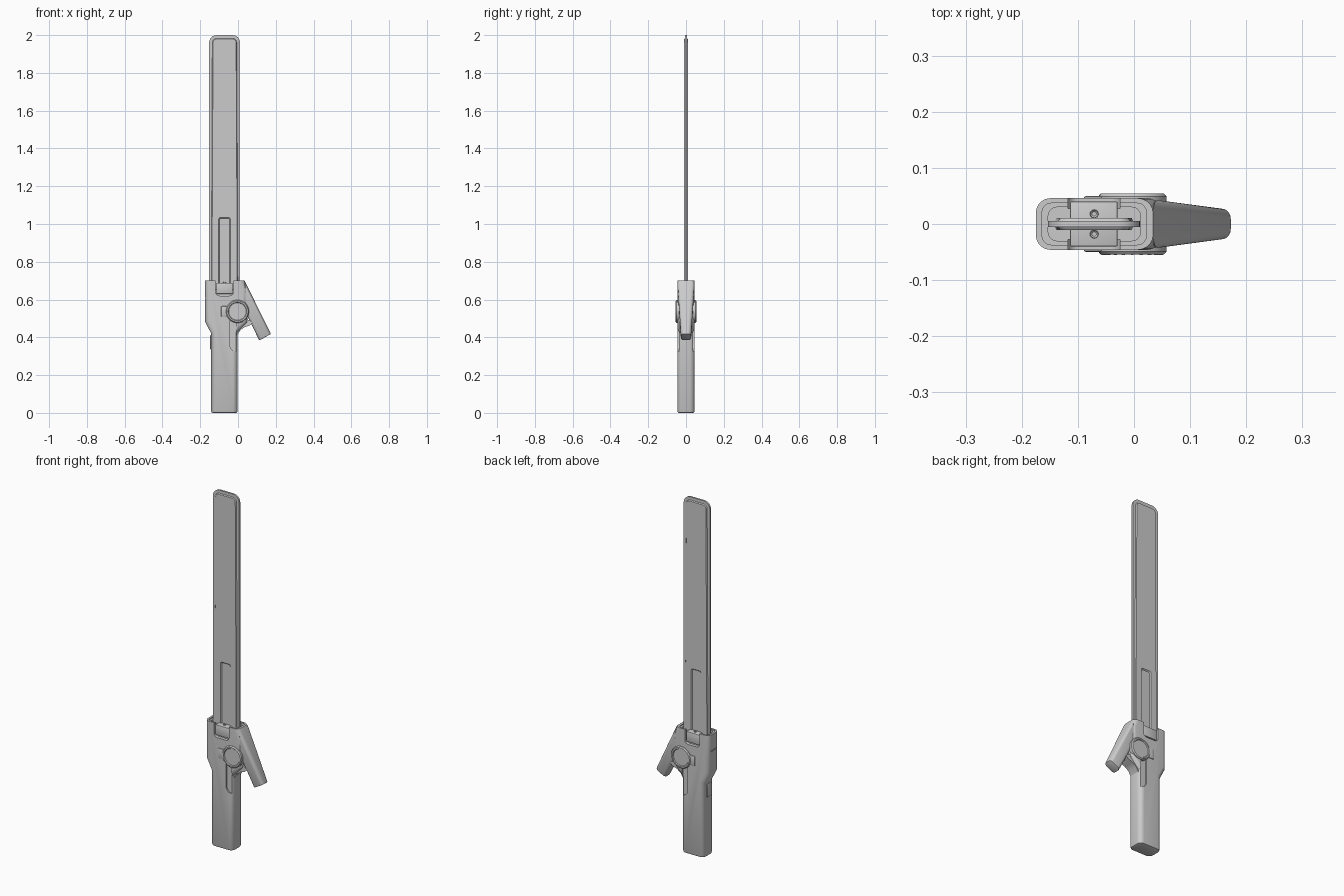
import bpy, bmesh, math
from mathutils import Matrix, Vector

if "Cube" in bpy.data.objects:
    bpy.data.objects.remove(bpy.data.objects["Cube"])

grey = bpy.data.materials.new("light_grey")
grey.diffuse_color = (0.6, 0.6, 0.6, 1)
grey.use_nodes = True
grey.node_tree.nodes["Principled BSDF"].inputs["Base Color"].default_value = grey.diffuse_color


def finish(name, bm):
    bmesh.ops.recalc_face_normals(bm, faces=bm.faces[:])
    me = bpy.data.meshes.new(name)
    bm.to_mesh(me)
    bm.free()
    me.materials.append(grey)
    ob = bpy.data.objects.new(name, me)
    bpy.context.collection.objects.link(ob)
    return ob


def prism(pts, y0, y1):
    """Extrude an x-z outline from y0 to y1; y may be a number or a list."""
    n = len(pts)
    a = y0 if isinstance(y0, list) else [y0] * n
    b = y1 if isinstance(y1, list) else [y1] * n
    bm = bmesh.new()
    f = [bm.verts.new((x, y, z)) for (x, z), y in zip(pts, a)]
    k = [bm.verts.new((x, y, z)) for (x, z), y in zip(pts, b)]
    bm.faces.new(f)
    bm.faces.new(k[::-1])
    for i in range(n):
        j = (i + 1) % n
        bm.faces.new((f[i], k[i], k[j], f[j]))
    bmesh.ops.recalc_face_normals(bm, faces=bm.faces[:])
    return bm


def bevel(bm, test, width, seg=4):
    es = [e for e in bm.edges if test(e.verts[0].co, e.verts[1].co)]
    bmesh.ops.bevel(bm, geom=es, offset=width, segments=seg, profile=0.5,
                    affect='EDGES', clamp_overlap=True)


def box(x0, x1, y0, y1, z0, z1):
    return prism([(x0, z0), (x1, z0), (x1, z1), (x0, z1)], y0, y1)


def arc(cx, cz, r, a0, a1, n=6):
    return [(cx + r * math.cos(math.radians(a0 + (a1 - a0) * i / n)),
             cz + r * math.sin(math.radians(a0 + (a1 - a0) * i / n))) for i in range(n + 1)]


def cut(ob, bm):
    c = finish("cutter", bm)
    c.hide_render = True
    m = ob.modifiers.new("cut", 'BOOLEAN')
    m.operation, m.solver, m.object = 'DIFFERENCE', 'EXACT', c
    bpy.context.view_layer.objects.active = ob
    bpy.ops.object.modifier_apply(modifier=m.name)
    bpy.data.objects.remove(c)


# Handle and guard in one body, long edges rounded
body_pts = [(-0.142, 0), (-0.002, 0), (-0.002, 0.425), (0.05, 0.48), (0.05, 0.66),
            (0.034, 0.70), (-0.175, 0.70), (-0.175, 0.485), (-0.142, 0.42)]
bm = prism(body_pts, -0.046, 0.046)
bevel(bm, lambda a, b: abs(a.y - b.y) < 1e-4 and abs(a.z - b.z) > 0.01, 0.026, 5)
bevel(bm, lambda a, b: a.z < 1e-4 and b.z < 1e-4, 0.009, 2)
body = finish("handle_and_guard", bm)

# Recess in the guard top for the blade, with a shallow wider step
for x0, x1, y, z in ((-0.153, 0.012, 0.030, 0.655), (-0.164, 0.022, 0.037, 0.694)):
    bm = box(x0, x1, -y, y, z, 0.75)
    bevel(bm, lambda a, b: abs(a.z - b.z) > 0.01, 0.016, 4)
    cut(body, bm)

# Front and back notch, slot below the dial, and seam on the left side
notch = ([(-0.118, 0.75)] + arc(-0.098, 0.64, 0.02, 180, 270)
         + arc(-0.045, 0.64, 0.02, 270, 360) + [(-0.025, 0.75)])
slot = [(-0.043, 0.52), (-0.043, 0.37)] + arc(-0.008, 0.36, 0.035, 190, 270, 5) + [(-0.008, 0.52)]
for s in (-1, 1):
    cut(body, prism(notch, *sorted((s * 0.028, s * 0.07))))
    cut(body, prism(slot, *sorted((s * 0.038, s * 0.07))))
cut(body, box(-0.19, -0.171, -0.06, 0.06, 0.605, 0.610))

# Blade: thin rim and thicker centre panel
blade_pts = ([(-0.153, 0.63), (0.011, 0.63)] + arc(-0.029, 1.96, 0.04, 0, 90)
             + arc(-0.113, 1.96, 0.04, 90, 180))
bm = prism(blade_pts, -0.005, 0.005)
sides = [f for f in bm.faces if abs(f.normal.y) > 0.9]
for f in sides:
    s = 1 if f.normal.y > 0 else -1
    bmesh.ops.inset_region(bm, faces=[f], thickness=0.017)
    bmesh.ops.inset_region(bm, faces=[f], thickness=0.004)
    for v in f.verts:
        v.co.y = s * 0.0105
blade = finish("blade", bm)

# Sloped groove on both faces of the blade
groove = [(-0.104, 0.60), (-0.038, 0.60)] + arc(-0.048, 1.027, 0.01, 0, 90, 3) + arc(-0.094, 1.027, 0.01, 90, 180, 3)
for s in (-1, 1):
    bm = prism(groove, *sorted((s * 0.005, s * 0.0125)))
    for v in bm.verts:
        if abs(v.co.y) < 0.006:
            v.co.x = -0.071 + (v.co.x + 0.071) * 0.8
            if v.co.z > 0.9:
                v.co.z -= 0.007
    cut(blade, bm)

# Clamp block in the notch, with two screws on top
bm = box(-0.114, -0.029, -0.040, 0.040, 0.63, 0.688)
bevel(bm, lambda a, b: True, 0.003, 2)
finish("blade_clamp", bm)
for s in (-1, 1):
    bm = bmesh.new()
    bmesh.ops.create_cone(bm, cap_ends=True, segments=16, radius1=0.008, radius2=0.007, depth=0.008,
                          matrix=Matrix.Translation((-0.071, s * 0.018, 0.689)))
    top = max(bm.faces, key=lambda f: f.calc_center_median().z)
    bmesh.ops.inset_region(bm, faces=[top], thickness=0.003)
    bmesh.ops.translate(bm, verts=top.verts[:], vec=(0, 0, -0.003))
    finish("clamp_screw", bm)

# Slanted lever that narrows to its tip
hy = [0.0455, 0.027, 0.027, 0.040]
bm = prism([(0.035, 0.70), (0.174, 0.418), (0.113, 0.383), (0.016, 0.58)], [-h for h in hy], hy)
bevel(bm, lambda a, b: abs(a.y - b.y) < 0.03 and abs(a.z - b.z) > 0.1, 0.018, 5)
d = Vector((0.139, 0, -0.282)).normalized()
tip = Vector((0.174, 0, 0.418)).dot(d)
bevel(bm, lambda a, b: min(a.dot(d), b.dot(d)) > tip - 0.012, 0.004, 2)
finish("lever", bm)

# Curved web between lever and handle
web = [(0.0, 0.52), (0.08, 0.48), (0.062, 0.463), (0.035, 0.454), (0.012, 0.437), (-0.004, 0.41), (-0.02, 0.42)]
finish("lever_web", prism(web, -0.030, 0.030))

# Dials on both sides: raised rim, sunken face, plus a side tab
DX, DZ = -0.003, 0.537
for s in (-1, 1):
    bm = bmesh.new()
    prev = None
    for r, y in ((0.061, 0.03), (0.061, 0.049), (0.056, 0.0545), (0.049, 0.0545), (0.046, 0.050)):
        ring = [bm.verts.new((DX + r * math.cos(t * math.pi / 24), s * y,
                              DZ + r * math.sin(t * math.pi / 24))) for t in range(48)]
        if prev:
            for i in range(48):
                bm.faces.new((prev[i], prev[i - 1], ring[i - 1], ring[i]))
        else:
            bm.faces.new(ring)
        prev = ring
    bm.faces.new(prev)
    finish("dial_" + ("front" if s < 0 else "back"), bm)
    bm = box(-0.09, -0.055, *sorted((s * 0.03, s * 0.050)), 0.507, 0.565)
    bevel(bm, lambda a, b: True, 0.005, 2)
    finish("dial_tab", bm)

# Tick marks on the front dial
for i in range(20):
    bm = box(0.049, 0.055, -0.0552, -0.050, -0.002, 0.002)
    bm.transform(Matrix.Translation((DX, 0, DZ)) @ Matrix.Rotation(i * math.pi / 10, 4, 'Y'))
    finish("dial_tick", bm)

# Small button plate on the left of the handle
bm = box(-0.147, -0.13, -0.018, 0.018, 0.335, 0.412)
bevel(bm, lambda a, b: True, 0.003, 2)
finish("side_button", bm)

for ob in bpy.data.objects:
    ob.select_set(True)
bpy.context.view_layer.objects.active = body
bpy.ops.object.shade_smooth_by_angle(angle=math.radians(30))
